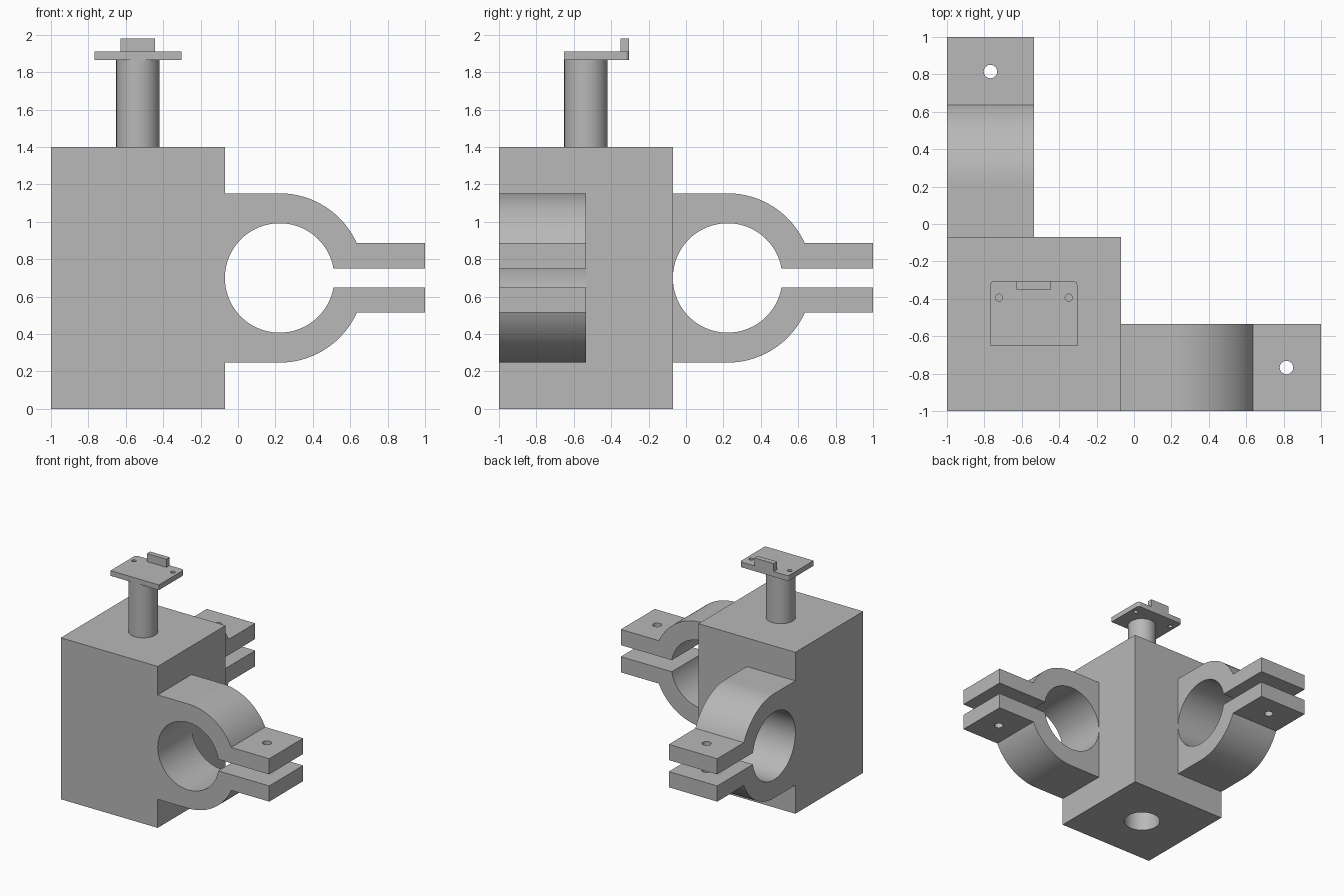
import bpy, bmesh
from math import sin, cos, asin, pi, radians

if "Cube" in bpy.data.objects:
    bpy.data.objects.remove(bpy.data.objects["Cube"], do_unlink=True)

grey = bpy.data.materials.new("plain grey")
grey.use_nodes = True
grey.diffuse_color = (0.48, 0.48, 0.48, 1)
grey.node_tree.nodes["Principled BSDF"].inputs["Base Color"].default_value = grey.diffuse_color


def finish(name, bm):
    bmesh.ops.recalc_face_normals(bm, faces=bm.faces)
    mesh = bpy.data.meshes.new(name)
    bm.to_mesh(mesh)
    bm.free()
    mesh.materials.append(grey)
    obj = bpy.data.objects.new(name, mesh)
    bpy.context.collection.objects.link(obj)
    return obj


def prism(name, points, depth):
    """Extrude a closed loop of 3D points by the depth vector."""
    bm = bmesh.new()
    face = bm.faces.new([bm.verts.new(p) for p in points])
    out = bmesh.ops.extrude_face_region(bm, geom=[face])
    bmesh.ops.translate(bm, vec=depth, verts=[v for v in out["geom"] if isinstance(v, bmesh.types.BMVert)])
    return finish(name, bm)


def box(name, x0, x1, y0, y1, z0, z1):
    return prism(name, [(x0, y0, z0), (x1, y0, z0), (x1, y1, z0), (x0, y1, z0)], (0, 0, z1 - z0))


def arc(cx, cy, r, a0, a1, n):
    return [(cx + r * cos(a0 + (a1 - a0) * i / n), cy + r * sin(a0 + (a1 - a0) * i / n)) for i in range(n + 1)]


def cylinder(name, x, y, r, z0, z1, n=64):
    return prism(name, [(px, py, z0) for px, py in arc(x, y, r, 0, 2 * pi, n)[:-1]], (0, 0, z1 - z0))


def cut(obj, cutter):
    mod = obj.modifiers.new("cut", "BOOLEAN")
    mod.operation, mod.solver, mod.object = "DIFFERENCE", "EXACT", cutter
    bpy.context.view_layer.objects.active = obj
    bpy.ops.object.modifier_apply(modifier=mod.name)
    bpy.data.objects.remove(cutter, do_unlink=True)


LOW, MID, WALL = -1.0, -0.535, -0.07
parts = []

# Main block with a round socket underneath
block = box("main_block", LOW, WALL, LOW, WALL, 0, 1.4)
cut(block, cylinder("socket_cutter", MID, MID, 0.147, -0.1, 0.5))
parts.append(block)

# Split ring clamp: upper half profile (distance from wall, height above ring centre)
CX, CZ, BORE, RIM = 0.2225, 0.7, 0.2925, 0.4525
GAP, EAR = 0.05, 0.186
half = [(WALL, RIM)]
half += arc(CX, 0, RIM, pi / 2, asin(EAR / RIM), 28)
half += [(1, EAR), (1, GAP)]
half += arc(CX, 0, BORE, asin(GAP / BORE), pi, 48)


def clamp_half(name, side, swap):
    pts = [(u, LOW, CZ + side * w) for u, w in half]
    depth, hole = (0, MID - LOW, 0), (0.815, (LOW + MID) / 2)
    if swap:
        pts = [(y, x, z) for x, y, z in pts]
        depth, hole = (depth[1], 0, 0), hole[::-1]
    obj = prism(name, pts, depth)
    cut(obj, cylinder("bolt_cutter", *hole, 0.036, 0.3, 1.1, 32))
    parts.append(obj)


for place, swap in (("left", False), ("back", True)):
    for level, side in (("upper", 1), ("lower", -1)):
        clamp_half(f"{place}_clamp_{level}_half", side, swap)

# Post on top of the block
parts.append(cylinder("post", MID, MID, 0.116, 1.4, 1.866))

# Mounting plate with rounded back corners and two small holes
X0, X1, Y0, Y1, R = -0.768, -0.303, -0.651, -0.304, 0.022
outline = [(X0, Y0), (X1, Y0)]
outline += arc(X1 - R, Y1 - R, R, 0, pi / 2, 6) + arc(X0 + R, Y1 - R, R, pi / 2, pi, 6)
plate = prism("top_plate", [(x, y, 1.866) for x, y in outline], (0, 0, 0.045))
for sx in (-1, 1):
    cut(plate, cylinder("pin_cutter", MID + sx * 0.186, -0.394, 0.019, 1.8, 2, 24))
parts.append(plate)

# Upright tab at the back edge of the plate
parts.append(box("plate_tab", -0.629, -0.443, -0.349, Y1, 1.911, 1.981))

# Smooth the round walls, keep the edges crisp
bpy.ops.object.select_all(action="DESELECT")
for obj in parts:
    obj.select_set(True)
bpy.context.view_layer.objects.active = block
bpy.ops.object.shade_smooth_by_angle(angle=radians(25))
